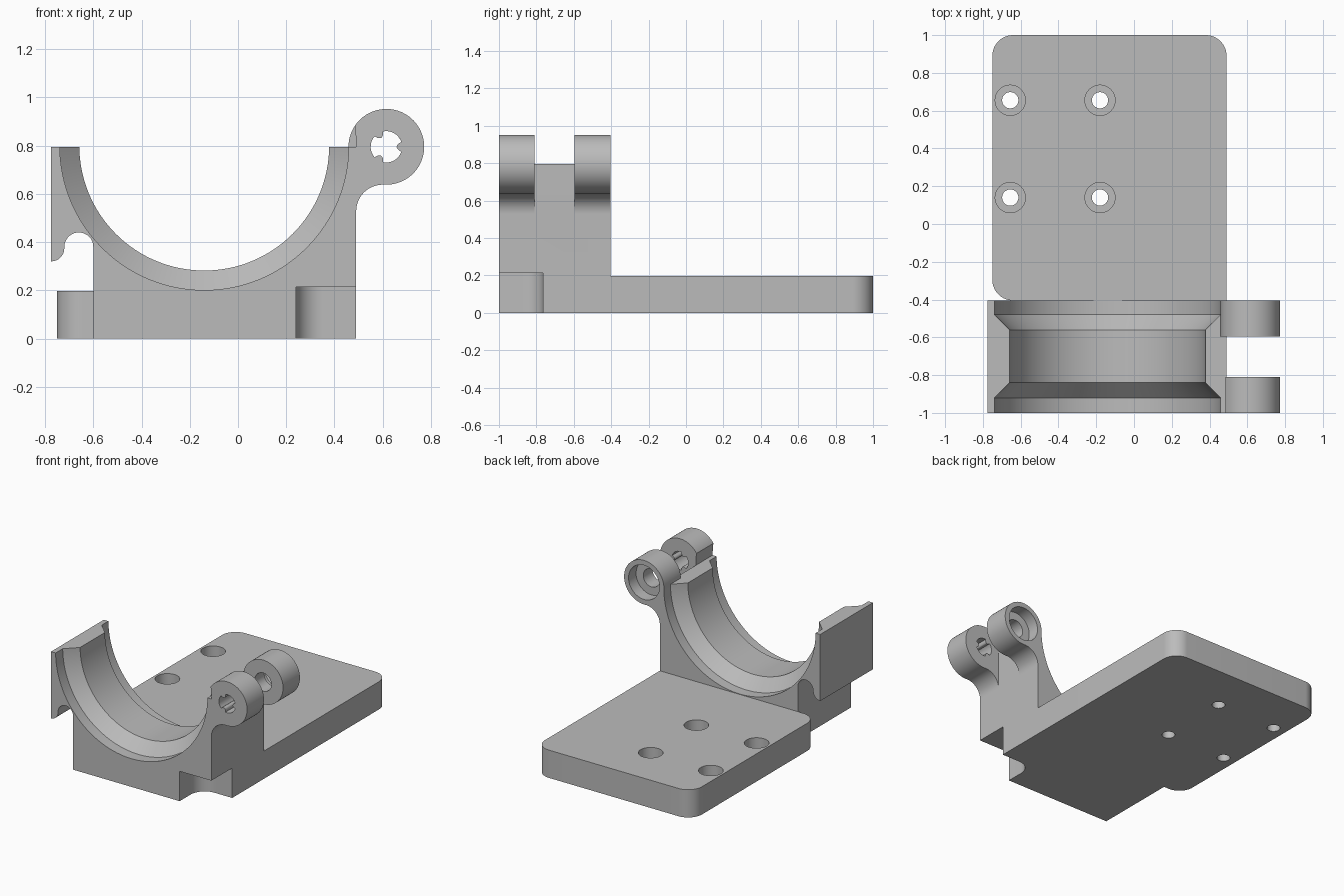
import bpy, bmesh, math
from mathutils import Vector

cube = bpy.data.objects.get("Cube")
if cube:
    bpy.data.objects.remove(cube, do_unlink=True)

grey = bpy.data.materials.new("plain grey")
grey.use_nodes = True
grey.diffuse_color = (0.5, 0.5, 0.5, 1)
grey.node_tree.nodes["Principled BSDF"].inputs["Base Color"].default_value = (0.5, 0.5, 0.5, 1)


def arc(cx, cy, r, a0, a1, n=16):
    return [(cx + r * math.cos(math.radians(a0 + (a1 - a0) * i / n)),
             cy + r * math.sin(math.radians(a0 + (a1 - a0) * i / n))) for i in range(n + 1)]


def place(u, v, t, axis):
    return Vector((u, t, v)) if axis == "y" else Vector((u, v, t))


def finish(name, bm):
    bmesh.ops.recalc_face_normals(bm, faces=bm.faces)
    mesh = bpy.data.meshes.new(name)
    bm.to_mesh(mesh)
    bm.free()
    mesh.materials.append(grey)
    ob = bpy.data.objects.new(name, mesh)
    bpy.context.collection.objects.link(ob)
    return ob


def loft(name, rings, axis):
    """Skin a solid through rings given as (position on axis, outline)."""
    bm = bmesh.new()
    loops = [[bm.verts.new(place(u, v, t, axis)) for u, v in pts] for t, pts in rings]
    n = len(loops[0])
    for a, b in zip(loops, loops[1:]):
        for i in range(n):
            bm.faces.new((a[i], a[(i + 1) % n], b[(i + 1) % n], b[i]))
    bm.faces.new(loops[0])
    bm.faces.new(loops[-1])
    return finish(name, bm)


def prism(name, pts, t0, t1, axis="y"):
    return loft(name, [(t0, pts), (t1, pts)], axis)


def lathe(name, cx, cy, profile, axis="y", n=48):
    return loft(name, [(t, arc(cx, cy, r, 0, 360, n)[:-1]) for t, r in profile], axis)


def combine(target, tool, operation):
    mod = target.modifiers.new(operation.lower(), "BOOLEAN")
    mod.operation, mod.solver, mod.object = operation, "EXACT", tool
    bpy.context.view_layer.update()
    deps = bpy.context.evaluated_depsgraph_get()
    mesh = bpy.data.meshes.new_from_object(target.evaluated_get(deps))
    target.modifiers.clear()
    target.data = mesh
    bpy.data.objects.remove(tool, do_unlink=True)


FRONT, BACK = -1.0, -0.405
TOP, RIGHT = 0.795, 0.49
CX, CZ = -0.14, 0.8            # trough axis
PX, PZ = 0.615, 0.795          # hinge axis

# Cradle block with the hooked lip on its right-hand arm
block = [(RIGHT, 0), (RIGHT, TOP), (-0.775, TOP)]
block += arc(-0.775, 0.375, 0.055, -90, 0, 8)
block += arc(-0.66, 0.38, 0.06, 180, 0) + [(-0.6, 0)]
cradle = prism("hinged_cradle_mount", block, FRONT, BACK)

# Hinge knuckles with a fillet down to the block
knuckle = [(0.44, 0.5), (RIGHT, 0.528)]
knuckle += arc(0.60, 0.528, 0.11, 180, 86.8)[1:]
knuckle += arc(PX, PZ, 0.157, -93.2, 180, 48)[1:]
front_knuckle = prism("front_knuckle", knuckle, FRONT, -0.81)
back_knuckle = prism("back_knuckle", knuckle, -0.595, BACK)

# Clearance above the rim on the front knuckle
combine(front_knuckle, prism("rim_clearance", [(CX, TOP)] + arc(CX, TOP, 0.63, 0, 40, 24),
                             -1.1, -0.7), "DIFFERENCE")

# Keyed bore in front, plain bore with a deep recess at the back
keyed = []
for i in range(120):
    a = 3 * i
    d = abs((a + 60) % 120 - 60) / 18
    r = 0.065 - 0.022 * math.sqrt(max(0, 1 - d * d))
    keyed.append((PX + r * math.cos(math.radians(a)), PZ + r * math.sin(math.radians(a))))
combine(front_knuckle, prism("keyed_bore", keyed, -1.1, -0.7), "DIFFERENCE")
combine(back_knuckle, lathe("recessed_bore", PX, PZ, [(-0.7, 0.065), (-0.49, 0.065),
                                                      (-0.49, 0.122), (-0.3, 0.122)]), "DIFFERENCE")
for k in (front_knuckle, back_knuckle):
    combine(cradle, k, "UNION")

# Trough with a raised middle band and sloping shoulders
combine(cradle, lathe("trough", CX, CZ, [(-1.1, 0.599), (-0.92, 0.599), (-0.84, 0.518),
                                         (-0.56, 0.518), (-0.48, 0.599), (-0.3, 0.599)],
                      n=128), "DIFFERENCE")

# Notch in the lower front corner
notch = [(0.6, -1.1), (0.6, -0.765)] + arc(0.24 + 0.11, -0.765 - 0.11, 0.11, 90, 180) + [(0.24, -1.1)]
combine(cradle, prism("corner_notch", notch, -0.1, 0.213, "z"), "DIFFERENCE")

# Base plate with three rounded corners
outline = [(RIGHT, BACK)] + arc(RIGHT - 0.11, 0.89, 0.11, 0, 90)
outline += arc(-0.64, 0.89, 0.11, 90, 180) + arc(-0.64, BACK + 0.11, 0.11, 180, 270)
plate = prism("base_plate", outline, 0, 0.198, "z")

# Counterbored screw holes
for x in (-0.655, -0.18):
    for y in (0.14, 0.655):
        combine(plate, lathe("screw_hole", x, y, [(-0.1, 0.043), (0.1, 0.043),
                                                  (0.1, 0.08), (0.3, 0.08)], "z"), "DIFFERENCE")
combine(cradle, plate, "UNION")

# Smooth curved faces, keep edges sharp
bpy.ops.object.select_all(action="DESELECT")
cradle.select_set(True)
bpy.context.view_layer.objects.active = cradle
bpy.ops.object.shade_smooth_by_angle(angle=math.radians(30))
